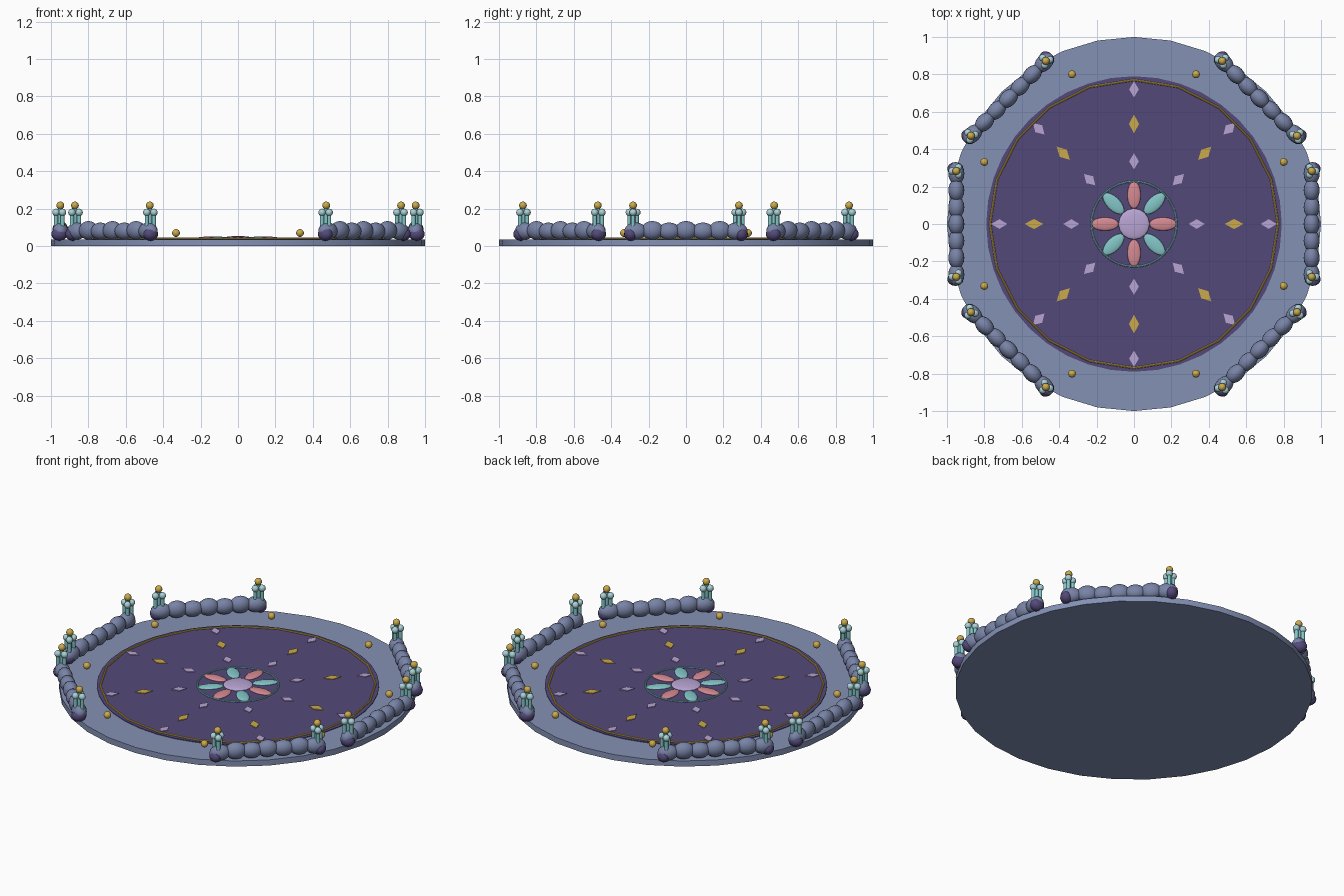
import bpy
import math
from math import cos, sin, pi, radians
from mathutils import Matrix, Vector

if "Cube" in bpy.data.objects:
    bpy.data.objects.remove(bpy.data.objects["Cube"])


def material(name, hex_code):
    value = int(hex_code, 16)
    srgb = [(value >> shift & 255) / 255 for shift in (16, 8, 0)]
    color = [((c + 0.055) / 1.055) ** 2.4 for c in srgb] + [1]
    mat = bpy.data.materials.new(name)
    mat.use_nodes = True
    mat.diffuse_color = color
    mat.node_tree.nodes["Principled BSDF"].inputs["Base Color"].default_value = color
    return mat


STONE = material("blue grey stone", "8491B5")
WALL = material("wall stone", "7883A6")
PURPLE = material("deep purple", "54497A")
GOLD = material("gold", "CBAA4C")
LILAC = material("lilac", "B9A5D3")
TEAL = material("teal", "84C6C8")
PALE = material("pale teal", "A9D2D8")
CORAL = material("coral", "D58A92")


def finish(name, mat, smooth=True):
    obj = bpy.context.object
    obj.name = name
    obj.data.materials.append(mat)
    if smooth:
        bpy.ops.object.shade_smooth_by_angle(angle=radians(40))
    return obj


def disc(name, mat, radius, bottom, top, sides):
    bpy.ops.mesh.primitive_cylinder_add(vertices=sides, radius=radius, depth=top - bottom,
                                        location=(0, 0, (top + bottom) / 2))
    return finish(name, mat)


def ball(name, mat, loc, size, turn=0.0, segments=16, rings=10):
    bpy.ops.mesh.primitive_uv_sphere_add(segments=segments, ring_count=rings, radius=1,
                                         location=loc, rotation=(0, 0, turn))
    obj = finish(name, mat)
    obj.scale = size
    return obj


def ring(name, mat, radius, tube, z, sides):
    bpy.ops.mesh.primitive_torus_add(major_radius=radius, minor_radius=tube, major_segments=sides,
                                     minor_segments=8, location=(0, 0, z), rotation=(0, 0, pi / 2))
    return finish(name, mat)


def polar(radius, angle, z):
    return Vector((radius * cos(angle), radius * sin(angle), z))


def diamond(name, mat, radius, angle, length, width):
    # Flat four-sided lozenge pointing outwards
    bpy.ops.mesh.primitive_cylinder_add(vertices=4, radius=1, depth=0.005,
                                        location=polar(radius, angle, 0.0405), rotation=(0, 0, angle))
    obj = finish(name, mat, False)
    obj.scale = (length, width, 1)


# Floor
disc("floor_slab", STONE, 1.0, 0.0, 0.035, 32)
disc("floor_inlay", PURPLE, 0.79, 0.03, 0.039, 40)
ring("gold_border", GOLD, 0.77, 0.006, 0.041, 20)

# Central flower
ring("flower_ring", TEAL, 0.228, 0.005, 0.041, 32)
ball("flower_centre", LILAC, (0, 0, 0.04), (0.083, 0.083, 0.014))
for i in range(8):
    angle = i * pi / 4
    ball("flower_petal", TEAL if i % 2 else CORAL, polar(0.155, angle, 0.04),
         (0.073, 0.036, 0.011), angle)
    # Rays of inlaid diamonds
    diamond("inner_diamond", LILAC, 0.335, angle, 0.043, 0.026)
    diamond("middle_diamond", GOLD, 0.535, angle, 0.05, 0.027)
    diamond("outer_diamond", LILAC, 0.72, angle, 0.043, 0.026)
    # Lamps around the rim
    ball("rim_lamp", GOLD, polar(0.866, angle + pi / 8, 0.07), (0.021,) * 3)


def post(place, side, angle):
    # Cluster of slim stems with knobs and a gold finial
    at = lambda x, y, z: place @ Vector((0.95 + x, side * (0.283 + y), z))
    ball("post_foot", PURPLE, at(0.005, 0.012, 0.064), (0.043, 0.036, 0.036), angle)
    stems = [(0, 0, 0.2, 0.013)]
    for k in range(3):
        a = k * 2 * pi / 3
        stems.append((0.023 * cos(a), 0.023 * sin(a), 0.18, 0.011))
    for x, y, top, radius in stems:
        bpy.ops.mesh.primitive_cylinder_add(vertices=10, radius=radius, depth=top - 0.06,
                                            location=at(x, y, (top + 0.06) / 2))
        finish("post_stem", TEAL)
        if x or y:
            ball("post_knob", PALE, at(x, y, top), (0.02,) * 3, 0, 12, 8)
    ball("post_finial", GOLD, at(0, 0, 0.217), (0.021,) * 3, 0, 12, 8)


# Six lumpy wall sections, open at front and back
for degrees in (0, 45, 135, 180, 225, 315):
    angle = radians(degrees)
    place = Matrix.Rotation(angle, 4, 'Z')
    for k in range(-3, 4):
        height = 0.05 if k % 2 == 0 else 0.046
        ball("wall_stone", WALL, place @ Vector((0.95, k * 0.09, 0.034 + height)),
             (0.043, 0.06, height), angle)
    for side in (-1, 1):
        post(place, side, angle)
